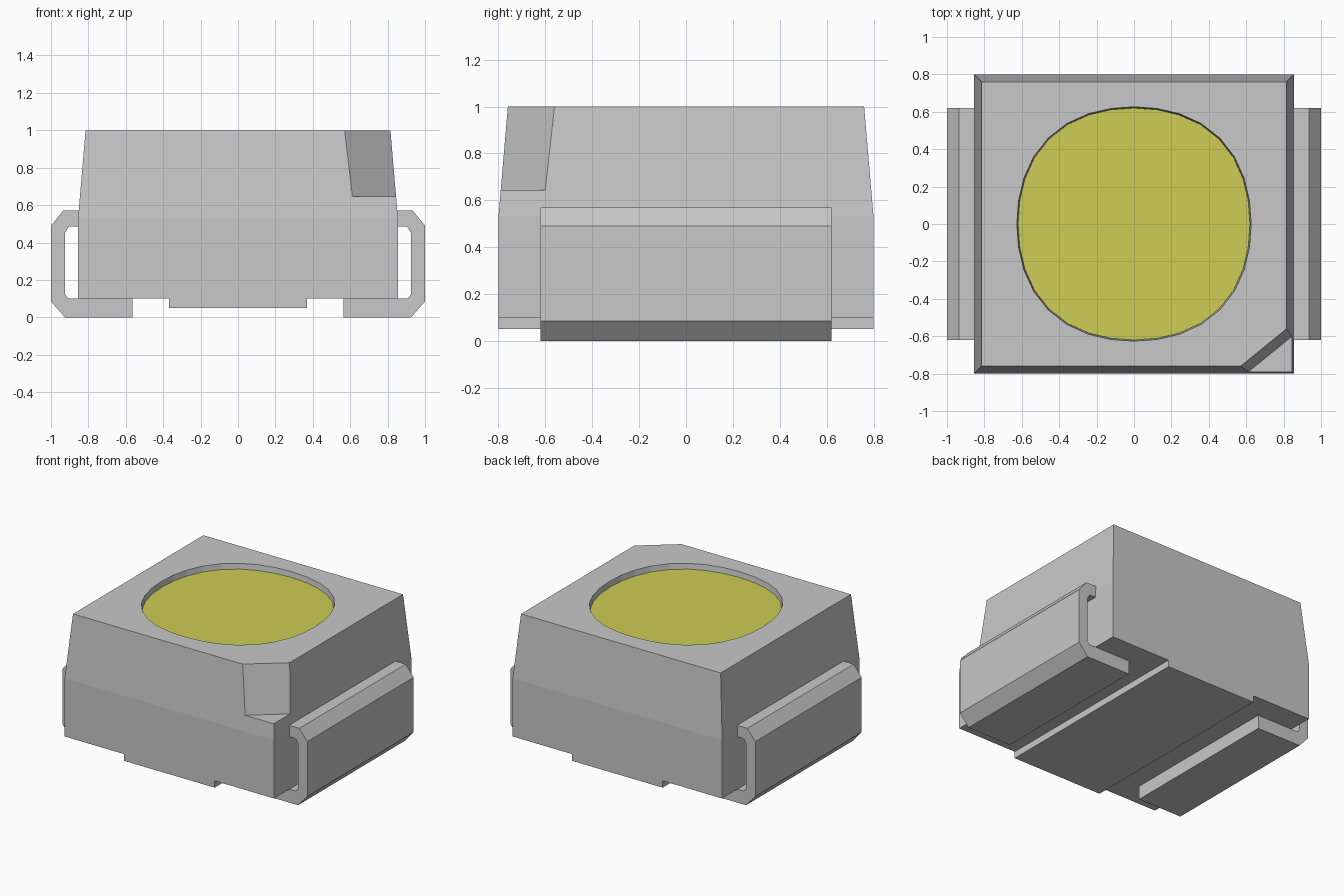
import bpy, bmesh, math
from mathutils import Vector

if "Cube" in bpy.data.objects:
    bpy.data.objects.remove(bpy.data.objects["Cube"], do_unlink=True)


def material(name, rgb):
    m = bpy.data.materials.new(name)
    m.use_nodes = True
    m.diffuse_color = (*rgb, 1)
    m.node_tree.nodes["Principled BSDF"].inputs["Base Color"].default_value = (*rgb, 1)
    return m


grey = material("light grey", (0.58, 0.58, 0.58))
yellow = material("phosphor yellow", (0.61, 0.61, 0.09))


def loft(name, rings, mat):
    """Closed solid skinned through rings that share one point count."""
    bm = bmesh.new()
    loops = [[bm.verts.new(p) for p in ring] for ring in rings]
    n = len(rings[0])
    for a, b in zip(loops, loops[1:]):
        for i in range(n):
            bm.faces.new((a[i], a[(i + 1) % n], b[(i + 1) % n], b[i]))
    bm.faces.new(loops[0])
    bm.faces.new(loops[-1])
    bmesh.ops.recalc_face_normals(bm, faces=bm.faces)
    mesh = bpy.data.meshes.new(name)
    bm.to_mesh(mesh)
    bm.free()
    mesh.materials.append(mat)
    obj = bpy.data.objects.new(name, mesh)
    bpy.context.collection.objects.link(obj)
    return obj


def extrude_y(name, profile, half, mat):
    return loft(name, [[(x, y, z) for x, z in profile] for y in (-half, half)], mat)


def rect(x, y, z):
    return [(-x, -y, z), (x, -y, z), (x, y, z), (-x, y, z)]


def window(r, z, n=32):
    """Slightly squared circle."""
    pts = []
    for i in range(n):
        a = 2 * math.pi * i / n
        k = r + 0.023 * math.sin(2 * a) ** 2
        pts.append((k * math.cos(a), k * math.sin(a), z))
    return pts


def cut(target, cutter):
    cutter.hide_render = True
    cutter.hide_set(True)
    mod = target.modifiers.new(cutter.name, "BOOLEAN")
    mod.operation = "DIFFERENCE"
    mod.solver = "EXACT"
    mod.object = cutter
    bpy.context.view_layer.objects.active = target
    bpy.ops.object.modifier_apply(modifier=mod.name)
    bpy.data.objects.remove(cutter, do_unlink=True)


# Housing: straight lower block with a tapered top
housing = loft("housing", [rect(0.855, 0.8, 0.05), rect(0.855, 0.8, 0.53),
                           rect(0.815, 0.76, 1.0)], grey)

# Steps under both sides leave the raised centre pad
for s in (-1, 1):
    step = [(s * 0.37, 0.0), (s * 1.0, 0.0), (s * 1.0, 0.1), (s * 0.37, 0.1)]
    cut(housing, extrude_y("step_cutter", step, 1.0, grey))

# Shallow light window in the top
cut(housing, loft("window_cutter", [window(0.619, 0.94), window(0.629, 1.02)], grey))

# Sloped polarity notch in one corner
along = Vector((0.24, 0.195, 0))
out = Vector((0.195, -0.24, 0)) * 2
rings = []
for mid in (Vector((0.735, -0.69, 0.645)), Vector((0.677, -0.655, 1.1))):
    rings.append([mid - along * 2, mid + along * 2,
                  mid + along * 2 + out, mid - along * 2 + out])
cut(housing, loft("notch_cutter", rings, grey))

# Yellow lens sunk below the rim
loft("lens", [window(0.62, 0.92), window(0.62, 0.96)], yellow)

# Folded metal leads, wrapping from the sides to underneath
lead = [(0.565, 0), (0.925, 0), (1.0, 0.085), (1.0, 0.49), (0.935, 0.57), (0.82, 0.57),
        (0.82, 0.485), (0.905, 0.485), (0.925, 0.45), (0.925, 0.12), (0.905, 0.1), (0.565, 0.1)]
for side, s in (("left", 1), ("right", -1)):
    extrude_y(side + "_lead", [(s * x, z) for x, z in lead], 0.62, grey)
